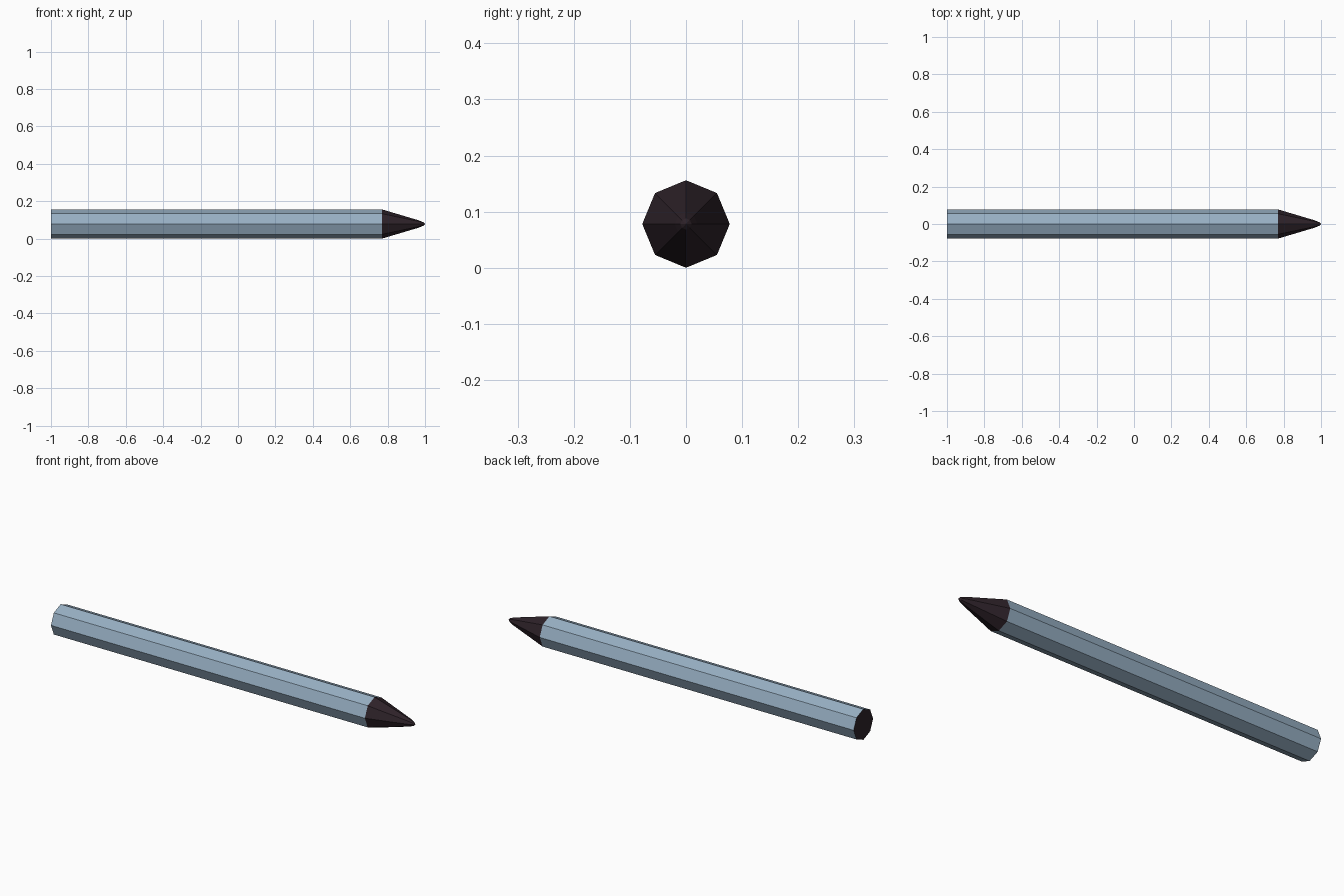
import bpy, bmesh
from math import cos, sin, tau

cube = bpy.data.objects.get("Cube")
if cube:
    bpy.data.objects.remove(cube, do_unlink=True)

SIDES = 8
RADIUS = 0.078


def make_material(name, rgb):
    mat = bpy.data.materials.new(name)
    mat.use_nodes = True
    colour = (*rgb, 1)
    mat.diffuse_color = colour
    bsdf = mat.node_tree.nodes["Principled BSDF"]
    bsdf.inputs["Base Color"].default_value = colour
    bsdf.inputs["Roughness"].default_value = 0.8
    return mat


def lathe_x(name, profile, mat, cap_start=False):
    """Turn (x, radius) points around the long axis; radius 0 closes to a point."""
    bm = bmesh.new()
    rings = []
    for x, r in profile:
        if r == 0:
            rings.append([bm.verts.new((x, 0, RADIUS))] * SIDES)
        else:
            rings.append([bm.verts.new((x, r * cos(tau * i / SIDES),
                                        RADIUS + r * sin(tau * i / SIDES)))
                          for i in range(SIDES)])
    for a, b in zip(rings, rings[1:]):
        for i in range(SIDES):
            j = (i + 1) % SIDES
            corners = [a[i], a[j], b[j], b[i]]
            bm.faces.new(list(dict.fromkeys(corners)))
    if cap_start:
        bm.faces.new(rings[0])
    bmesh.ops.recalc_face_normals(bm, faces=bm.faces)
    mesh = bpy.data.meshes.new(name)
    bm.to_mesh(mesh)
    bm.free()
    mesh.materials.append(mat)
    obj = bpy.data.objects.new(name, mesh)
    bpy.context.collection.objects.link(obj)
    return obj


blue = make_material("grey_blue", (0.31, 0.43, 0.55))
dark = make_material("dark_plum", (0.027, 0.016, 0.022))

# Octagonal barrel with a dark flat end
barrel = lathe_x("barrel", [(-1, RADIUS), (0.77, RADIUS)], blue, cap_start=True)
barrel.data.materials.append(dark)
for face in barrel.data.polygons:
    if face.normal.x < -0.9:
        face.material_index = 1

# Tapered tip with a slightly blunted point
lathe_x("tip", [(0.77, RADIUS), (0.965, 0.02), (0.99, 0.01), (1, 0)], dark)
